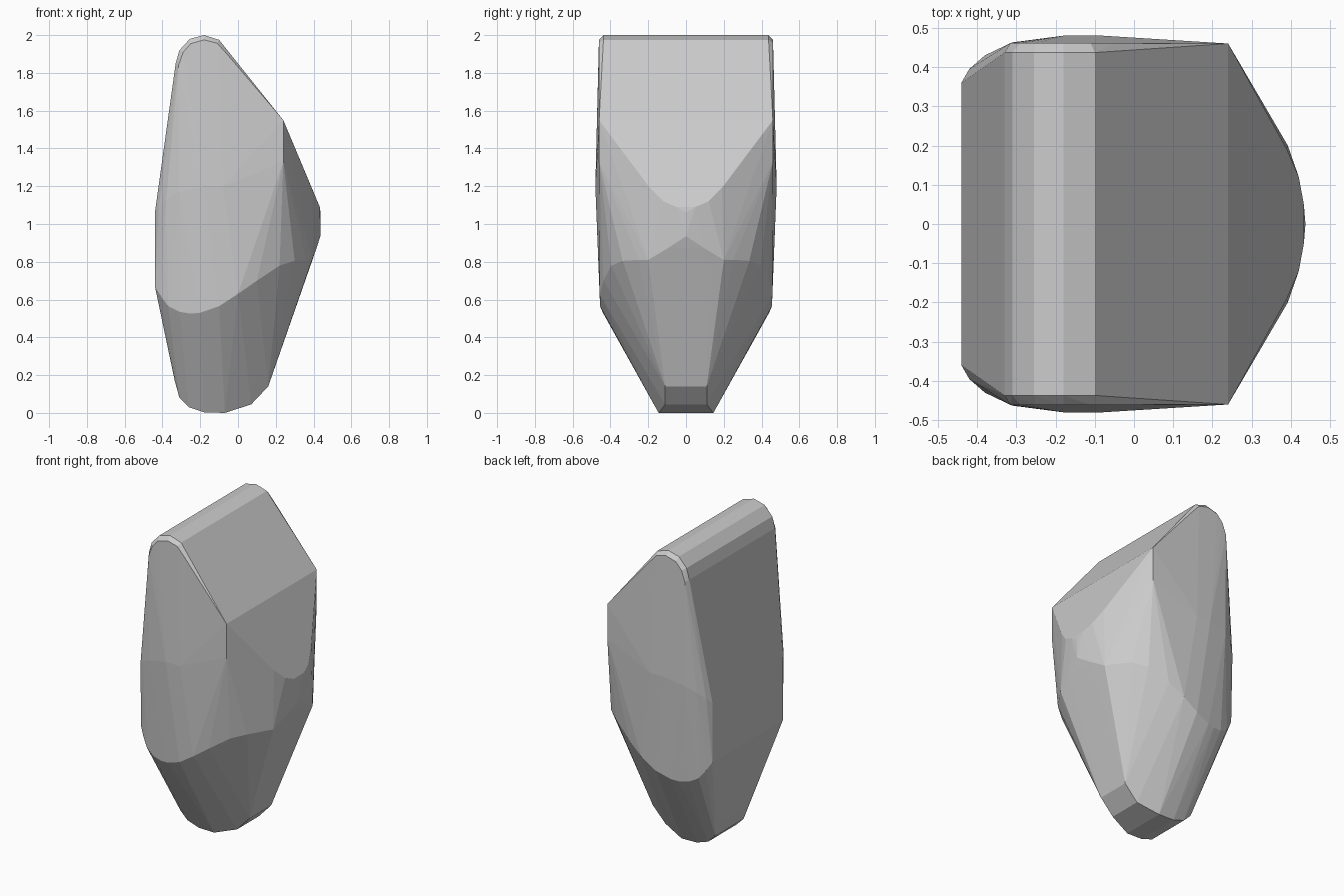
import bpy, bmesh, math

# Half outline (y >= 0) of the faceted stone; each group is one ridge
top_rim = [(-.33, 1.85), (-.31, 1.92), (-.255, 1.98), (-.18, 2.0), (-.10, 1.975), (-.04, 1.9)]
inner_rim = [(-.315, 1.84), (-.29, 1.91), (-.25, 1.955), (-.18, 1.975), (-.11, 1.957), (-.05, 1.89)]
points = [(x, .437, z) for x, z in top_rim]
points += [(x, .461, z) for x, z in inner_rim]

# Front shoulder and widest line of the side
points += [(.24, .46, 1.55), (.24, .46, 1.33),
           (-.08, .48, 1.2), (-.18, .48, 1.2), (-.31, .463, 1.17),
           (-.38, .43, 1.13), (-.42, .395, 1.09), (-.44, .36, 1.06)]

# Rounded nose
points += [(.39, .19, 1.19), (.42, .12, 1.12), (.433, .05, 1.09), (.437, 0, 1.06),
           (.436, 0, .935), (.415, .1, .87), (.392, .2, .81)]

# Lower ridge sweeping round the side to the back
points += [(.36, .25, .81), (.3, .335, .805), (.22, .395, .78), (.1, .437, .70),
           (0, .457, .63), (-.1, .455, .565), (-.2, .44, .53), (-.25, .43, .525),
           (-.31, .42, .535), (-.37, .40, .565), (-.41, .38, .62), (-.44, .36, .67)]

# Narrow foot
points += [(.16, .11, .14), (.07, .11, .045), (-.07, .145, 0), (-.18, .145, .003),
           (-.26, .145, .03), (-.31, .145, .08), (-.335, .15, .17)]

# Mirror the half and wrap it in a convex skin
bm = bmesh.new()
for x, y, z in points:
    bm.verts.new((x, y, z))
    if y > 0:
        bm.verts.new((x, -y, z))
hull = bmesh.ops.convex_hull(bm, input=bm.verts[:])
loose = [v for v in bm.verts if not v.link_faces]
bmesh.ops.delete(bm, geom=loose, context='VERTS')
bmesh.ops.dissolve_limit(bm, angle_limit=math.radians(1), verts=bm.verts[:], edges=bm.edges[:])
bmesh.ops.recalc_face_normals(bm, faces=bm.faces[:])
mesh = bpy.data.meshes.new("faceted_stone")
bm.to_mesh(mesh)
bm.free()
stone = bpy.data.objects.new("faceted_stone", mesh)
bpy.context.collection.objects.link(stone)
